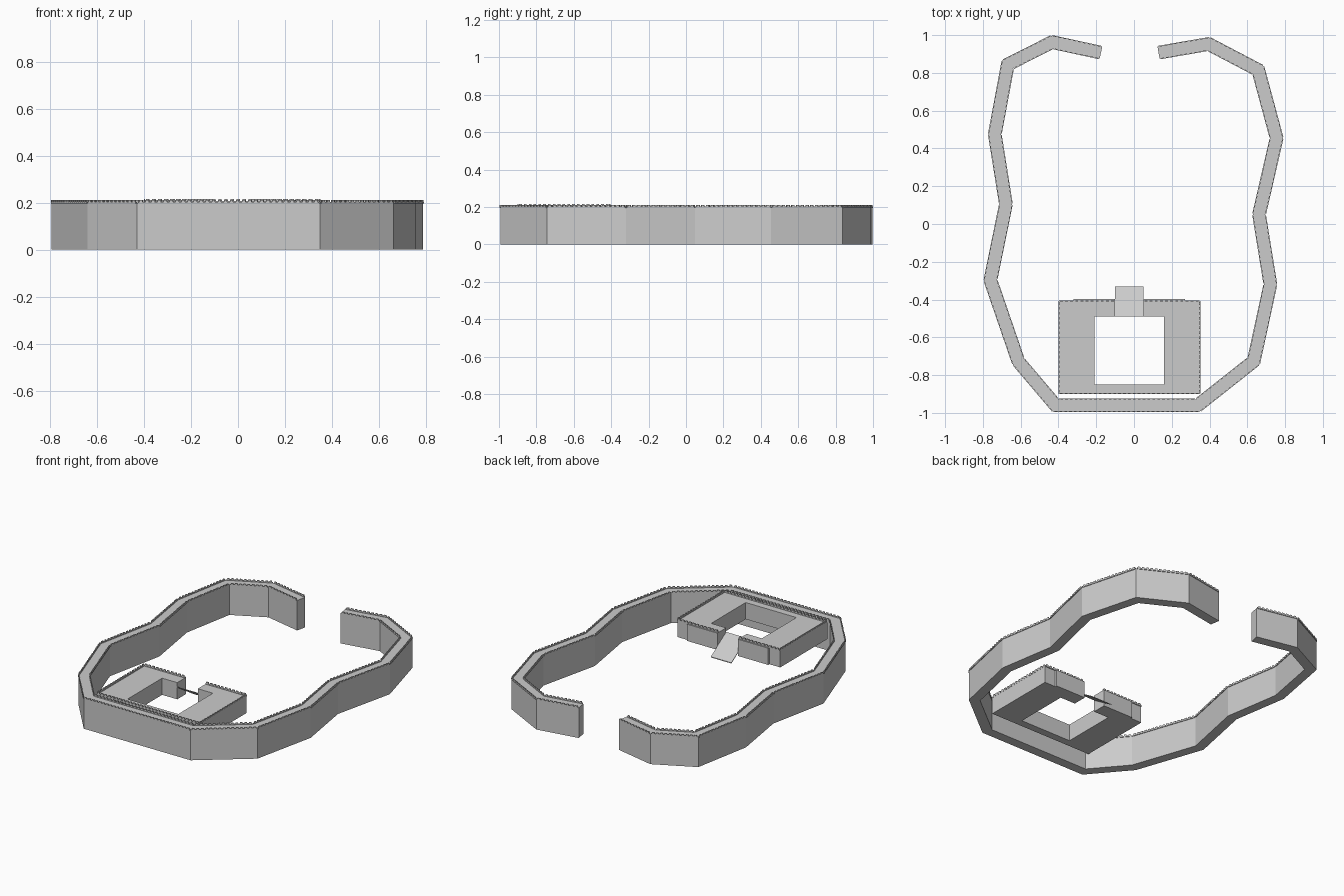
import bpy, bmesh, math
from mathutils import Vector, Matrix

if "Cube" in bpy.data.objects:
    bpy.data.objects.remove(bpy.data.objects["Cube"])


def finish(name, bm):
    bmesh.ops.recalc_face_normals(bm, faces=bm.faces)
    me = bpy.data.meshes.new(name)
    bm.to_mesh(me)
    bm.free()
    ob = bpy.data.objects.new(name, me)
    bpy.context.collection.objects.link(ob)
    return ob


def add_box(bm, center, size, angle=0.0):
    m = Matrix.Translation(center) @ Matrix.Rotation(angle, 4, 'Z') @ Matrix.Diagonal((*size, 1))
    bmesh.ops.create_cube(bm, size=1, matrix=m)


def add_prism(bm, outline, z0, z1):
    low = [bm.verts.new((x, y, z0)) for x, y in outline]
    top = [bm.verts.new((x, y, z1)) for x, y in outline]
    n = len(outline)
    bm.faces.new(low[::-1])
    bm.faces.new(top)
    for i in range(n):
        j = (i + 1) % n
        bm.faces.new((low[i], low[j], top[j], top[i]))


def add_parapet(bm, a, b, z0, z1, z2, thick=0.006, pitch=0.026):
    # low solid rail topped by a row of small merlons
    d = b - a
    ang = math.atan2(d.y, d.x)
    mid = (a + b) / 2
    if z1 > z0:
        add_box(bm, (mid.x, mid.y, (z0 + z1) / 2), (d.length, thick, z1 - z0), ang)
    n = max(2, round(d.length / pitch))
    for i in range(n):
        p = a + d * ((i + 0.5) / n)
        add_box(bm, (p.x, p.y, (z1 + z2) / 2), (d.length / n * 0.55, thick, z2 - z1), ang)


# Curtain wall: centre line from one gate end round to the other
path = [Vector(p) for p in (
    (-0.175, 0.907), (-0.433, 0.963), (-0.668, 0.845), (-0.737, 0.475),
    (-0.678, 0.105), (-0.76, -0.297), (-0.612, -0.728), (-0.415, -0.96),
    (0.338, -0.96), (0.634, -0.726), (0.722, -0.32), (0.662, 0.05),
    (0.755, 0.455), (0.658, 0.815), (0.395, 0.953), (0.13, 0.907))]
HALF = 0.032


def side(a, b):
    d = (b - a).normalized()
    return Vector((-d.y, d.x))


left, right = [], []
for i, p in enumerate(path):
    n0 = side(path[max(i - 1, 0)], path[max(i, 1)])
    n1 = side(path[min(i, len(path) - 2)], path[min(i + 1, len(path) - 1)])
    m = (n0 + n1).normalized()
    off = m * (HALF / m.dot(n0))
    left.append(p + off)
    right.append(p - off)

bm = bmesh.new()
rings = []
for l, r in zip(left, right):
    rings.append([bm.verts.new((q.x, q.y, z)) for q, z in
                  ((l, 0), (r, 0), (r, 0.198), (l, 0.198))])
for a, b in zip(rings, rings[1:]):
    for k in range(4):
        j = (k + 1) % 4
        bm.faces.new((a[k], a[j], b[j], b[k]))
bm.faces.new(rings[0])
bm.faces.new(rings[-1][::-1])
finish("curtain_wall", bm)

# Battlements on both edges of the walkway
bm = bmesh.new()
for i in range(len(path) - 1):
    for edge in (left, right):
        s = side(path[i], path[i + 1]) * (0.001 if edge is left else -0.001)
        a, b = edge[i] + s, edge[i + 1] + s
        inset = (b - a).normalized() * 0.004
        add_parapet(bm, a + inset, b - inset, 0.196, 0.204, 0.211)
finish("wall_battlements", bm)

# Keep: U-shaped block round a courtyard, open at the gate
Z0, Z1 = 0.09, 0.2
bm = bmesh.new()
add_prism(bm, [(-0.10, -0.41), (-0.40, -0.41), (-0.40, -0.90), (0.35, -0.90),
               (0.35, -0.41), (0.05, -0.41), (0.05, -0.49), (0.16, -0.49),
               (0.16, -0.85), (-0.21, -0.85), (-0.21, -0.49), (-0.10, -0.49)], Z0, Z1)
finish("keep", bm)

# Shallow raised gate fronts
bm = bmesh.new()
add_box(bm, (-0.21, -0.407, (Z0 + Z1) / 2), (0.22, 0.018, Z1 - Z0))
add_box(bm, (0.16, -0.407, (Z0 + Z1) / 2), (0.22, 0.018, Z1 - Z0))
finish("gate_fronts", bm)

# Keep battlements along the outer rim
bm = bmesh.new()
rim = [Vector(p) for p in ((-0.10, -0.408), (-0.398, -0.408), (-0.398, -0.898),
                           (0.348, -0.898), (0.348, -0.408), (0.05, -0.408))]
for a, b in zip(rim, rim[1:]):
    add_parapet(bm, a, b, 0.199, 0.207, 0.216)
finish("keep_battlements", bm)

# Sloping drawbridge
bm = bmesh.new()
rows = [[bm.verts.new((x, y, z)) for y, z in
         ((-0.49, 0.168), (-0.33, 0.066), (-0.33, 0.071), (-0.49, 0.173))]
        for x in (-0.10, 0.05)]
bm.faces.new(rows[0])
bm.faces.new(rows[1][::-1])
for k in range(4):
    j = (k + 1) % 4
    bm.faces.new((rows[0][k], rows[0][j], rows[1][j], rows[1][k]))
finish("drawbridge", bm)
